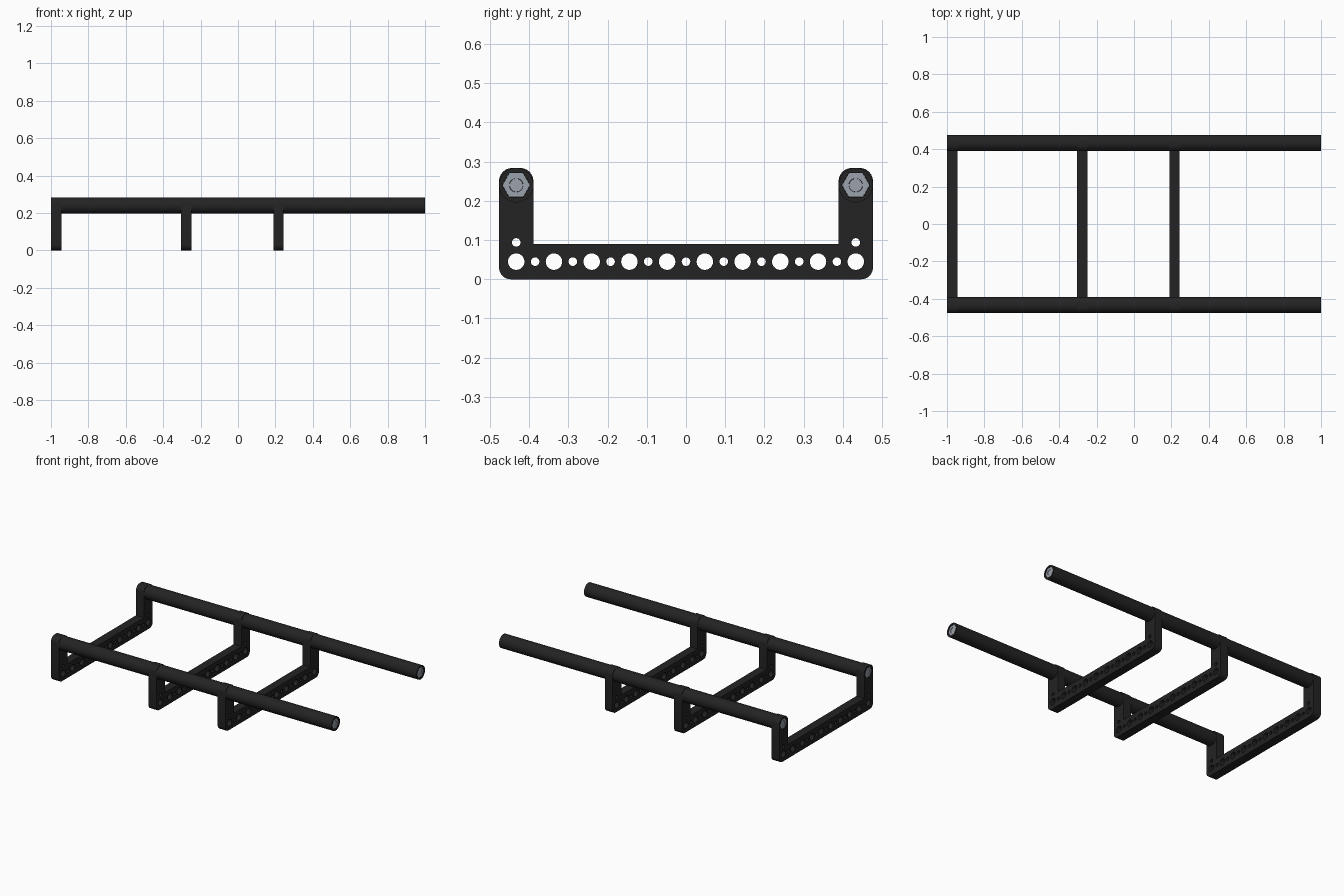
import bpy, bmesh
from math import sin, cos, pi, radians
from mathutils import Matrix

if "Cube" in bpy.data.objects:
    bpy.data.objects.remove(bpy.data.objects["Cube"], do_unlink=True)


def material(name, color):
    m = bpy.data.materials.new(name)
    m.use_nodes = True
    m.diffuse_color = color
    m.node_tree.nodes["Principled BSDF"].inputs["Base Color"].default_value = color
    return m


BLACK = material("black plastic", (0.017, 0.017, 0.017, 1))
STEEL = material("grey steel", (0.33, 0.36, 0.41, 1))

RAIL_Y, RAIL_Z, RAIL_R = 0.433, 0.24, 0.044
NUT_R, ROD_R = 0.036, 0.017
HALF, BAR_H, TOP = 0.477, 0.09, 0.284
INNER = HALF - 0.088


def ring(y, z, r, n=32):
    return [(y + r * cos(2 * pi * i / n), z + r * sin(2 * pi * i / n)) for i in range(n)]


def rounded(points, steps=6):
    """Outline of (y, z, radius) right-angled corners, rounded where radius > 0."""
    out = []
    for i, (y, z, r) in enumerate(points):
        if not r:
            out.append((y, z))
            continue
        py, pz, _ = points[i - 1]
        ny, nz, _ = points[(i + 1) % len(points)]
        lp, ln = abs(py - y) + abs(pz - z), abs(ny - y) + abs(nz - z)
        ay, az = (py - y) / lp * r, (pz - z) / lp * r
        by, bz = (ny - y) / ln * r, (nz - z) / ln * r
        for k in range(steps + 1):
            t = pi / 2 * k / steps
            out.append((y + ay * (1 - sin(t)) + by * (1 - cos(t)),
                        z + az * (1 - sin(t)) + bz * (1 - cos(t))))
    return out


def extrude(name, loops, x0, x1, mat):
    """Extrude an outline with holes, drawn in the YZ plane, from x0 to x1."""
    curve = bpy.data.curves.new(name, "CURVE")
    curve.dimensions = "2D"
    curve.fill_mode = "BOTH"
    curve.extrude = (x1 - x0) / 2
    for loop in loops:
        s = curve.splines.new("POLY")
        s.points.add(len(loop) - 1)
        for p, (y, z) in zip(s.points, loop):
            p.co = (y, z, 0, 1)
        s.use_cyclic_u = True
    temp = bpy.data.objects.new(name + " profile", curve)
    bpy.context.collection.objects.link(temp)
    bpy.context.view_layer.update()
    mesh = bpy.data.meshes.new_from_object(
        temp.evaluated_get(bpy.context.evaluated_depsgraph_get()))
    bpy.data.objects.remove(temp, do_unlink=True)
    bpy.data.curves.remove(curve)
    axes = Matrix(((0, 0, 1, (x0 + x1) / 2), (1, 0, 0, 0), (0, 1, 0, 0), (0, 0, 0, 1)))
    mesh.transform(axes)
    bm = bmesh.new()
    bm.from_mesh(mesh)
    bmesh.ops.remove_doubles(bm, verts=bm.verts, dist=0.00005)
    bmesh.ops.recalc_face_normals(bm, faces=bm.faces)
    bm.to_mesh(mesh)
    bm.free()
    mesh.name = name
    mesh.materials.clear()
    mesh.materials.append(mat)
    obj = bpy.data.objects.new(name, mesh)
    bpy.context.collection.objects.link(obj)
    bpy.ops.object.select_all(action="DESELECT")
    obj.select_set(True)
    bpy.context.view_layer.objects.active = obj
    bpy.ops.object.shade_smooth_by_angle(angle=radians(30))
    return obj


# U-shaped brackets with a row of alternating large and small holes
outline = rounded([
    (-HALF, 0, 0.03), (HALF, 0, 0.03), (HALF, TOP, 0.034), (INNER, TOP, 0.034),
    (INNER, BAR_H, 0), (-INNER, BAR_H, 0), (-INNER, TOP, 0.034), (-HALF, TOP, 0.034)])
pitch = 2 * RAIL_Y / 9
holes = [ring(-RAIL_Y + i * pitch, BAR_H / 2, 0.021) for i in range(10)]
holes += [ring(-RAIL_Y + (i + 0.5) * pitch, BAR_H / 2, 0.011, 20) for i in range(9)]
holes += [ring(s * RAIL_Y, 0.094, 0.011, 20) for s in (-1, 1)]

brackets = [("rear_bracket", -1.0, -0.943), ("middle_bracket", -0.304, -0.249),
            ("front_bracket", 0.189, 0.244)]
for name, x0, x1 in brackets:
    hole_r, sides = (NUT_R, 6) if x0 == -1 else (ROD_R, 32)
    sockets = [ring(s * RAIL_Y, RAIL_Z, hole_r, sides) for s in (-1, 1)]
    extrude(name, [outline] + holes + sockets, x0, x1, BLACK)

# Side rails: tube sections between brackets, a threaded rod and end nuts
sections = [(-0.943, -0.304), (-0.249, 0.189), (0.244, 1.0)]
for side, s in (("left", 1), ("right", -1)):
    y = s * RAIL_Y
    for i, (x0, x1) in enumerate(sections):
        extrude(f"{side}_tube_{i + 1}",
                [ring(y, RAIL_Z, RAIL_R, 48), ring(y, RAIL_Z, NUT_R, 6)], x0, x1, BLACK)
    extrude(f"{side}_rod", [ring(y, RAIL_Z, ROD_R)], -0.993, 0.993, STEEL)
    for end, x0, x1 in (("rear", -0.996, -0.96), ("front", 0.96, 0.996)):
        extrude(f"{side}_{end}_nut",
                [ring(y, RAIL_Z, NUT_R - 0.0005, 6), ring(y, RAIL_Z, ROD_R + 0.0005)],
                x0, x1, STEEL)
